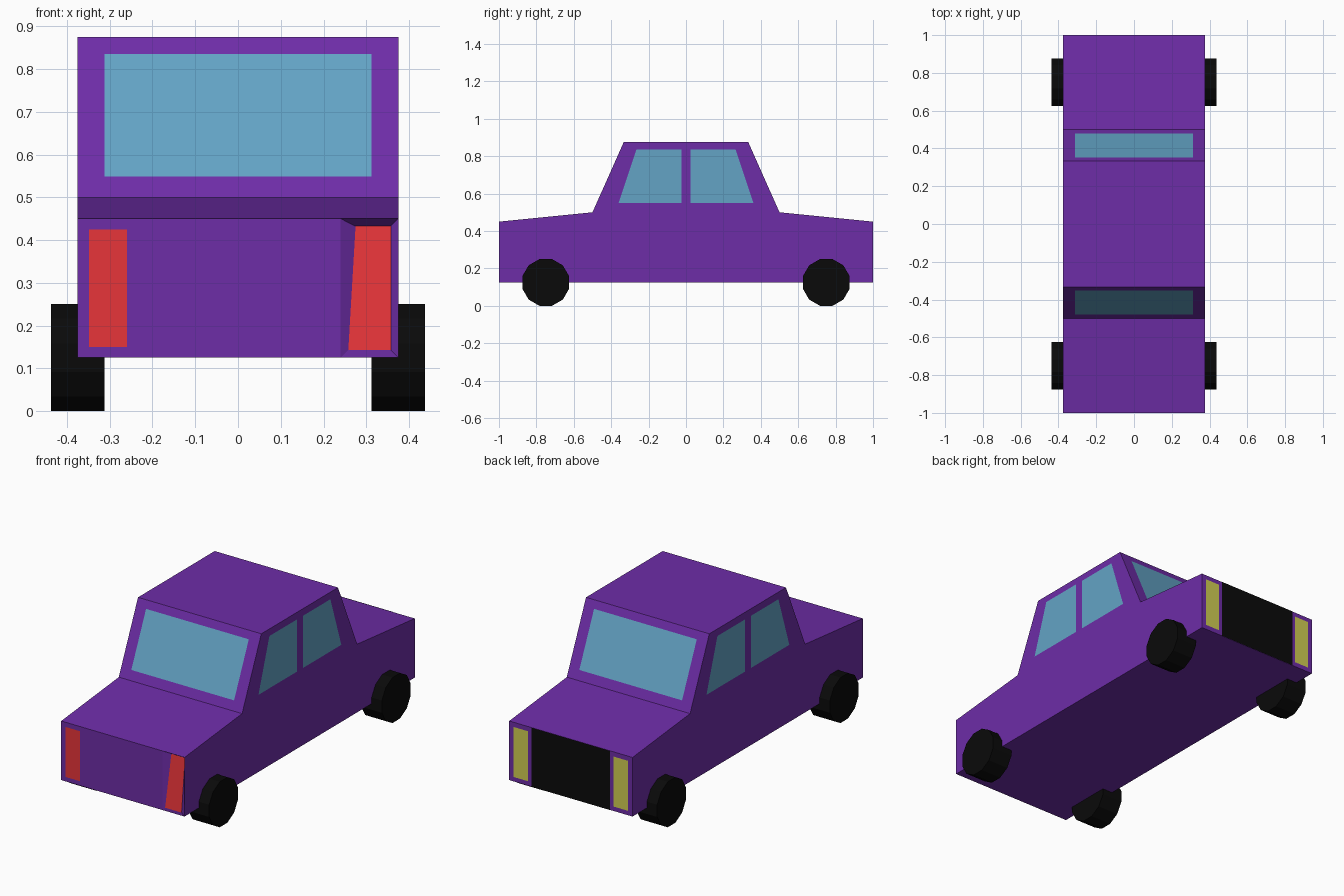
import bpy, bmesh, math
from mathutils import Vector, Matrix

if "Cube" in bpy.data.objects:
    bpy.data.objects.remove(bpy.data.objects["Cube"])


def material(name, r, g, b):
    m = bpy.data.materials.new(name)
    m.diffuse_color = (r, g, b, 1)
    m.use_nodes = True
    m.node_tree.nodes["Principled BSDF"].inputs["Base Color"].default_value = m.diffuse_color
    return m


PURPLE = material("purple_paint", 0.155, 0.026, 0.39)
GLASS = material("blue_glass", 0.125, 0.37, 0.56)
RED = material("red_lamp", 0.8, 0.035, 0.042)
YELLOW = material("yellow_lamp", 0.64, 0.62, 0.087)
BLACK = material("black", 0.003, 0.003, 0.003)


def finish(name, bm, mat):
    me = bpy.data.meshes.new(name)
    bm.to_mesh(me)
    bm.free()
    me.materials.append(mat)
    ob = bpy.data.objects.new(name, me)
    bpy.context.collection.objects.link(ob)
    return ob


def panel(name, pts, mat):
    """Flat panel laid just outside the body surface."""
    bm = bmesh.new()
    f = bm.faces.new([bm.verts.new(p) for p in pts])
    f.normal_update()
    if f.normal.dot(f.calc_center_median() - Vector((0, 0, 0.4))) < 0:
        f.normal_flip()
    bmesh.ops.translate(bm, verts=bm.verts, vec=f.normal * 0.0015)
    return finish(name, bm, mat)


# Body: side profile extruded across the width
W = 0.375
half = [(1, 0.125), (1, 0.45), (0.5, 0.5), (0.333, 0.875)]
profile = half + [(-y, z) for y, z in reversed(half)]
bm = bmesh.new()
side = bm.faces.new([bm.verts.new((-W, y, z)) for y, z in profile])
ext = bmesh.ops.extrude_face_region(bm, geom=[side], use_keep_orig=True)
bmesh.ops.translate(bm, vec=(2 * W, 0, 0),
                    verts=[v for v in ext["geom"] if isinstance(v, bmesh.types.BMVert)])
bmesh.ops.recalc_face_normals(bm, faces=bm.faces)

# Dented lamp corner on one side of the front
front = next(f for f in bm.faces if f.normal.y < -0.99)
bmesh.ops.bisect_plane(bm, geom=[front, *front.edges, *front.verts],
                       plane_co=(0.24, 0, 0), plane_no=(1, 0, 0))
bm.normal_update()
corner = next(f for f in bm.faces
              if f.normal.y < -0.99 and f.calc_center_median().x > 0.24)
bmesh.ops.inset_individual(bm, faces=[corner], thickness=0.025)
for v in corner.verts:
    if v.co.z > 0.3:
        v.co.y += 0.03
        if v.co.x < 0.3:
            v.co.x = 0.275
    elif v.co.x < 0.3:
        v.co.x = 0.258
dented_lamp = [v.co.copy() for v in corner.verts]
finish("body", bm, PURPLE)

# Lamps and rear black panel


def upright(x0, x1, z0, z1, y):
    return [(x0, y, z0), (x1, y, z0), (x1, y, z1), (x0, y, z1)]


panel("front_lamp_left", upright(-0.348, -0.26, 0.15, 0.425, -1), RED)
panel("front_lamp_right", dented_lamp, RED)
for s, label in ((-1, "left"), (1, "right")):
    panel("rear_lamp_" + label, upright(s * 0.26, s * 0.348, 0.15, 0.425, 1), YELLOW)
panel("rear_panel", upright(-0.24, 0.24, 0.125, 0.45, 1), BLACK)

# Windows
for s, label in ((-1, "front"), (1, "rear")):
    panel(label + "_windscreen",
          [(-0.3125, s * 0.479, 0.548), (0.3125, s * 0.479, 0.548),
           (0.3125, s * 0.351, 0.835), (-0.3125, s * 0.351, 0.835)], GLASS)
    for x, which in ((-W, "left"), (W, "right")):
        panel(f"{label}_{which}_window",
              [(x, s * 0.025, 0.55), (x, s * 0.36, 0.55),
               (x, s * 0.265, 0.837), (x, s * 0.025, 0.837)], GLASS)

# Wheels: twelve-sided, resting on a flat side
R = 0.125 / math.cos(math.pi / 12)
for x, which in ((-W, "left"), (W, "right")):
    for y, label in ((-0.75, "front"), (0.75, "rear")):
        bm = bmesh.new()
        bmesh.ops.create_cone(bm, cap_ends=True, segments=12, radius1=R, radius2=R, depth=0.125)
        bmesh.ops.rotate(bm, verts=bm.verts, matrix=Matrix.Rotation(math.pi / 12, 3, "Z"))
        bmesh.ops.rotate(bm, verts=bm.verts, matrix=Matrix.Rotation(math.pi / 2, 3, "Y"))
        bmesh.ops.translate(bm, verts=bm.verts, vec=(x, y, 0.125))
        finish(f"{label}_{which}_wheel", bm, BLACK)
